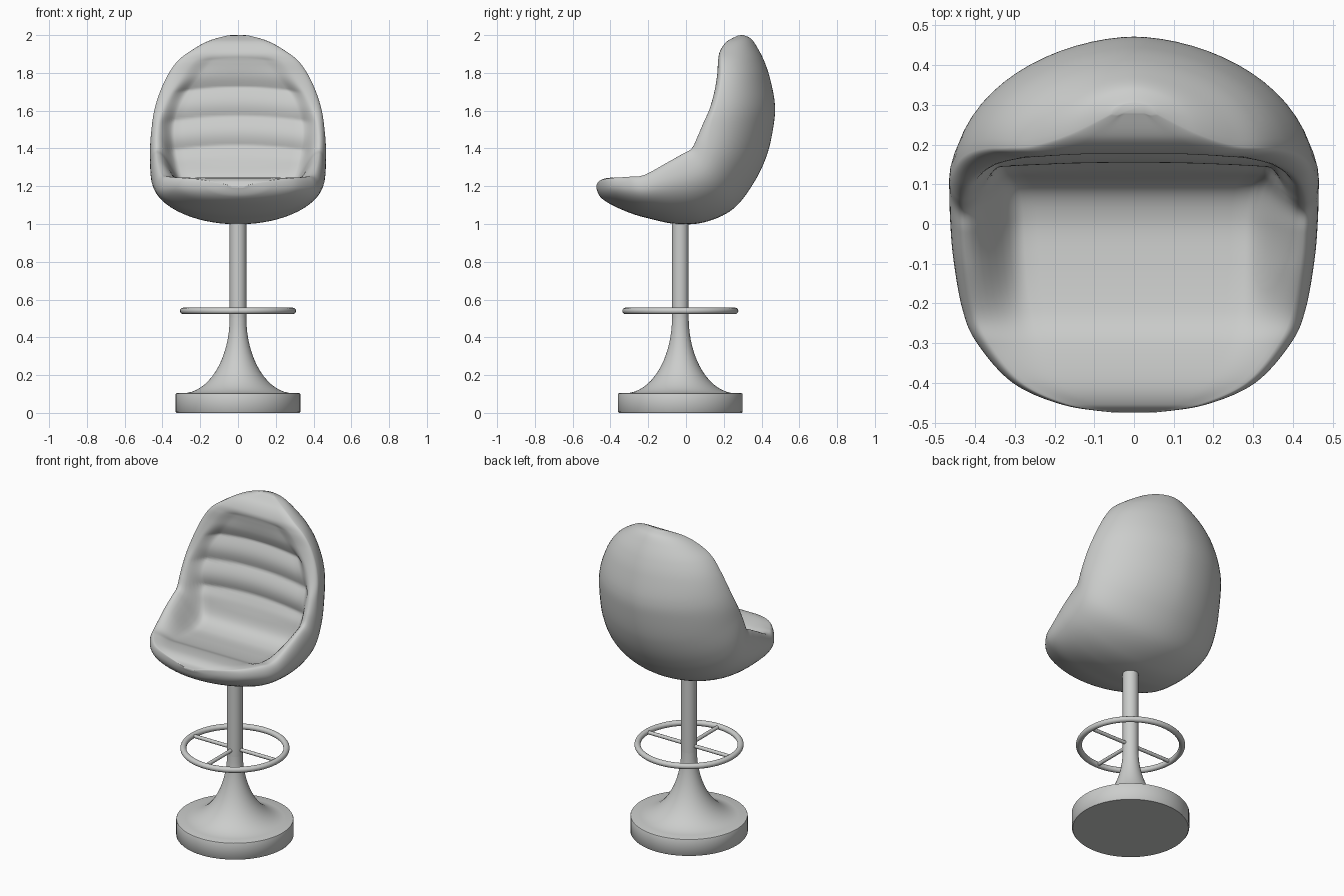
import bpy, bmesh, math
from mathutils import Vector

if "Cube" in bpy.data.objects:
    bpy.data.objects.remove(bpy.data.objects["Cube"])

grey = bpy.data.materials.new("soft grey")
grey.diffuse_color = (0.6, 0.61, 0.6, 1)
grey.use_nodes = True
grey.node_tree.nodes["Principled BSDF"].inputs["Base Color"].default_value = grey.diffuse_color
CY = -0.03  # pedestal axis


def make_object(name, bm, angle=40):
    bmesh.ops.recalc_face_normals(bm, faces=bm.faces)
    me = bpy.data.meshes.new(name)
    bm.to_mesh(me)
    bm.free()
    me.materials.append(grey)
    ob = bpy.data.objects.new(name, me)
    bpy.context.collection.objects.link(ob)
    bpy.ops.object.select_all(action='DESELECT')
    ob.select_set(True)
    bpy.context.view_layer.objects.active = ob
    bpy.ops.object.shade_smooth_by_angle(angle=math.radians(angle))
    return ob


def loft(name, rings, closed=False, angle=40):
    bm = bmesh.new()
    vs = [[bm.verts.new(p) for p in r] for r in rings]
    n = len(vs[0])
    pairs = list(zip(vs, vs[1:])) + ([(vs[-1], vs[0])] if closed else [])
    for a, b in pairs:
        for i in range(n):
            j = (i + 1) % n
            bm.faces.new((a[i], a[j], b[j], b[i]))
    if not closed:
        bm.faces.new(vs[0])
        bm.faces.new(vs[-1])
    return make_object(name, bm, angle)


def circle(r, z, n=64):
    return [(r * math.cos(2 * math.pi * i / n), CY + r * math.sin(2 * math.pi * i / n), z) for i in range(n)]


# Pedestal: round base plate, flared foot (quarter-ellipse profile) and pole
loft("base_plate", [circle(r, z) for r, z in
     [(.325, 0), (.33, .006), (.33, .099), (.328, .103), (.322, .105)]])
flare = [math.pi / 2 * i / 16 for i in range(17)]
loft("flared_foot", [circle(.044 + .25 * (1 - math.cos(a)), .505 - .401 * math.sin(a)) for a in flare])
loft("pole", [circle(.044, z, 64) for z in (.5, 1.06)])

# Foot ring with three spokes
tube = [(.29 + .017 * math.cos(a), .54 + .017 * math.sin(a)) for a in
        [2 * math.pi * i / 16 for i in range(16)]]
loft("foot_ring", [circle(r, z) for r, z in tube], closed=True)
for name, d in (("left_spoke", (-1, 0)), ("right_spoke", (1, 0)), ("front_spoke", (0, -1))):
    rings = []
    for s in (.02, .29):
        rings.append([(d[0] * s - d[1] * .011 * math.cos(a), CY + d[1] * s + d[0] * .011 * math.cos(a),
                       .54 + .011 * math.sin(a)) for a in [math.pi * i / 6 for i in range(12)]])
    loft(name, rings)

# Bucket seat stations from front lip to top of back:
# outer y,z / rim y,z / inner y,z / half width
keys = [
    (-.475, 1.19, -.475, 1.205, -.475, 1.20, .05),
    (-.455, 1.145, -.455, 1.23, -.455, 1.23, .18),
    (-.40, 1.105, -.40, 1.243, -.40, 1.245, .305),
    (-.30, 1.06, -.30, 1.25, -.30, 1.235, .395),
    (-.20, 1.03, -.22, 1.26, -.22, 1.21, .432),
    (-.05, 1.0, -.10, 1.325, -.10, 1.195, .455),
    (.10, 1.01, -.02, 1.37, .01, 1.195, .463),
    (.25, 1.08, .03, 1.40, .09, 1.235, .465),
    (.36, 1.22, .06, 1.46, .125, 1.33, .465),
    (.43, 1.37, .09, 1.53, .145, 1.45, .457),
    (.465, 1.53, .125, 1.61, .17, 1.59, .443),
    (.47, 1.64, .15, 1.70, .185, 1.70, .415),
    (.445, 1.77, .165, 1.79, .185, 1.79, .372),
    (.415, 1.86, .17, 1.865, .175, 1.86, .318),
    (.38, 1.93, .18, 1.915, .18, 1.912, .25),
    (.345, 1.98, .215, 1.965, .215, 1.965, .16),
    (.305, 2.0, .275, 1.998, .28, 1.999, .055),
]


def sample(t):
    i = min(int(t), len(keys) - 2)
    f = t - i
    p = [keys[max(0, min(len(keys) - 1, i + k))] for k in (-1, 0, 1, 2)]
    return [.5 * (2 * b + (c - a) * f + (2 * a - 5 * b + 4 * c - d) * f * f + (3 * b - a - 3 * c + d) * f ** 3)
            for a, b, c, d in zip(*p)]


def smooth(t):
    t = max(0, min(1, t))
    return t * t * (3 - 2 * t)


def section(t):
    oy, oz, ry, rz, iy, iz, w = sample(t)
    o, r, inn = Vector((oy, oz)), Vector((ry, rz)), Vector((iy, iz))
    back, top = smooth((t - 6) / 4), smooth((t - 9) / 5)
    m = r.lerp(o, .28 - .19 * back)      # widest point of the shell
    crest, flat = .92 - .2 * top, .60 + .16 * back - .36 * top

    def inner(x, blend):
        # backrest surface with arched padded pleats, hollowed to the middle
        p = r.lerp(inn, blend)
        bow = 1 - (x / w) ** 2
        fade = smooth((p.y - 1.30) / .08) * smooth((1.91 - p.y) / .12) * blend
        puff = abs(math.sin(math.pi * (p.y - 1.37 - .045 * bow) / .155))
        p.x += fade * (.012 - .02 * puff + .012 * bow)
        return x, p

    half = []
    for k in range(17):                  # outer shell
        a = math.pi / 2 * k / 16
        half.append((w * math.sin(a) ** (1 + .12 * back), m + (o - m) * math.cos(a)))
    for k in range(1, 9):                # rolled rim
        b = math.pi / 2 * k / 8
        half.append((w * (crest + (1 - crest) * math.cos(b)), m.lerp(r, math.sin(b))))
    for k in range(1, 9):                # inner side wall
        half.append(inner(w * (crest + (flat - crest) * k / 8), smooth(k / 8)))
    for k in range(1, 9):                # seat pan and backrest
        half.append(inner(w * flat * (1 - k / 8), 1))
    return [(x, p.x, p.y) for x, p in half] + [(-x, p.x, p.y) for x, p in half[-2:0:-1]]


N = 192
loft("bucket_seat", [section((len(keys) - 1) * i / N) for i in range(N + 1)], angle=75)
